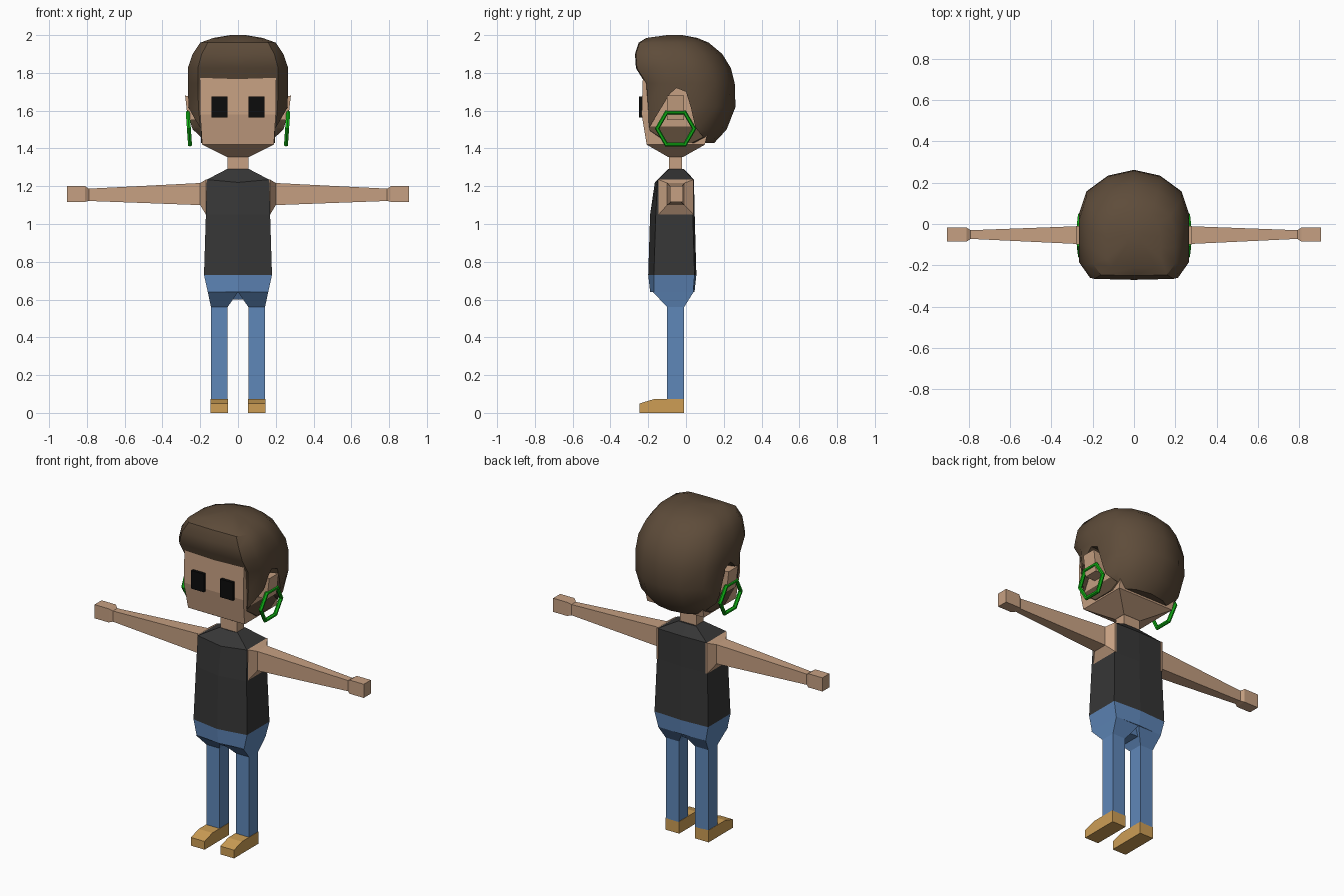
import bpy
import bmesh
import math
from mathutils import Matrix

old = bpy.data.objects.get("Cube")
if old:
    bpy.data.objects.remove(old, do_unlink=True)


def material(name, r, g, b):
    lin = [((c / 255 + 0.055) / 1.055) ** 2.4 if c > 10 else c / 255 / 12.92 for c in (r, g, b)]
    m = bpy.data.materials.new(name)
    m.use_nodes = True
    m.diffuse_color = (*lin, 1)
    bsdf = m.node_tree.nodes["Principled BSDF"]
    bsdf.inputs["Base Color"].default_value = (*lin, 1)
    bsdf.inputs["Roughness"].default_value = 0.9
    return m


SKIN = material("skin", 198, 160, 130)
HAIR = material("dark brown hair", 94, 76, 58)
SHIRT = material("charcoal cloth", 54, 54, 54)
DENIM = material("blue denim", 95, 135, 185)
LEATHER = material("tan leather", 205, 158, 85)
GREEN = material("green metal", 15, 180, 20)
BLACK = material("eye black", 12, 12, 12)


def loft(name, rings, mat):
    """Skin a closed solid through rings that share one point count."""
    bm = bmesh.new()
    loops = [[bm.verts.new(p) for p in ring] for ring in rings]
    n = len(loops[0])
    for a, b in zip(loops, loops[1:]):
        for i in range(n):
            j = (i + 1) % n
            bm.faces.new((a[i], a[j], b[j], b[i]))
    bm.faces.new(loops[0])
    bm.faces.new(loops[-1])
    bmesh.ops.recalc_face_normals(bm, faces=bm.faces)
    me = bpy.data.meshes.new(name)
    bm.to_mesh(me)
    bm.free()
    me.materials.append(mat)
    ob = bpy.data.objects.new(name, me)
    bpy.context.collection.objects.link(ob)
    return ob


def flat(x0, x1, y0, y1, z):
    return [(x0, y0, z), (x1, y0, z), (x1, y1, z), (x0, y1, z)]


def upright(x, y0, y1, z0, z1):
    return [(x, y0, z0), (x, y1, z0), (x, y1, z1), (x, y0, z1)]


def trunk(w, front, back, z, bulge, drop=0):
    """Six-sided section whose front and back centres bulge out."""
    return [(0, front, z - drop), (w, front + bulge, z), (w, back - bulge / 3, z),
            (0, back, z), (-w, back - bulge / 3, z), (-w, front + bulge, z)]


# Torso and hips
loft("shirt", [trunk(0.18, -0.2, 0.055, 0.73, 0.03),
               trunk(0.17, -0.19, 0.046, 1.05, 0.03),
               trunk(0.165, -0.165, 0.042, 1.235, 0.015, 0.015),
               trunk(0.06, -0.095, -0.01, 1.29, 0.005)], SHIRT)
loft("hips", [trunk(0.16, -0.19, 0.045, 0.64, 0.02),
              trunk(0.18, -0.2, 0.055, 0.73, 0.03)], DENIM)
loft("crotch", [flat(-0.04, 0.04, -0.13, 0.0, 0.6),
                flat(-0.04, 0.04, -0.16, 0.02, 0.65)], DENIM)

# Neck and head
loft("neck", [flat(-0.055, 0.055, -0.09, -0.02, z) for z in (1.27, 1.37)], SKIN)
loft("head", [flat(-0.06, 0.06, -0.095, -0.015, 1.355),
              flat(-0.19, 0.19, -0.208, 0.1, 1.42),
              flat(-0.2, 0.2, -0.235, 0.14, 1.58),
              flat(-0.2, 0.2, -0.228, 0.14, 1.79)], SKIN)

# Paired parts
for s, side in ((1, "left"), (-1, "right")):
    loft(side + "_leg", [flat(s * 0.055, s * 0.143, -0.1, -0.01, 0.07),
                         flat(s * 0.055, s * 0.143, -0.1, -0.01, 0.56),
                         flat(0, s * 0.16, -0.175, 0.04, 0.64)], DENIM)
    shoe = [(-0.245, 0), (-0.01, 0), (-0.01, 0.073), (-0.17, 0.073), (-0.245, 0.05)]
    loft(side + "_shoe", [[(s * x, y, z) for y, z in shoe] for x in (0.053, 0.145)], LEATHER)
    loft(side + "_arm", [upright(s * 0.16, -0.145, 0.04, 1.05, 1.235),
                         upright(s * 0.17, -0.145, 0.04, 1.05, 1.235),
                         upright(s * 0.2, -0.1, -0.008, 1.1, 1.217),
                         upright(s * 0.79, -0.072, -0.03, 1.122, 1.187),
                         upright(s * 0.81, -0.085, -0.017, 1.117, 1.2),
                         upright(s * 0.905, -0.085, -0.017, 1.117, 1.2)], SKIN)
    ear = [(0.18, 1.55), (0.265, 1.55), (0.28, 1.68), (0.18, 1.66)]
    loft(side + "_ear", [[(s * x, y, z) for x, z in ear] for y in (-0.1, -0.01)], SKIN)
    loft(side + "_eye", [flat(s * 0.055, s * 0.14, -0.25, -0.22, z) for z in (1.565, 1.675)], BLACK)

    # Six-sided hoop earring hanging from the ear
    bpy.ops.mesh.primitive_torus_add(major_segments=6, minor_segments=6,
                                     major_radius=0.098, minor_radius=0.012)
    hoop = bpy.context.object
    hoop.name = side + "_earring"
    hoop.data.transform(Matrix.Translation((s * 0.26, -0.055, 1.505))
                        @ Matrix.Rotation(math.radians(90 + s * 4), 4, 'Y')
                        @ Matrix.Rotation(math.radians(30), 4, 'Z'))
    hoop.data.materials.append(GREEN)

# Hair: rounded sections, flat at the front (height, half width, front, back)
outline = [(0, 0), (0.8, 0.01), (1, 0.16), (1, 0.36), (1, 0.56), (0.87, 0.78), (0.48, 0.94),
           (0, 1), (-0.48, 0.94), (-0.87, 0.78), (-1, 0.56), (-1, 0.36), (-1, 0.16), (-0.8, 0.01)]
levels = [(1.43, 0.2, -0.14, 0.15), (1.5, 0.248, -0.2, 0.215), (1.62, 0.262, -0.205, 0.262),
          (1.745, 0.266, -0.215, 0.258), (1.825, 0.266, -0.265, 0.238),
          (1.9, 0.24, -0.27, 0.192), (1.96, 0.2, -0.25, 0.12), (1.985, 0.13, -0.21, 0.06),
          (2.0, 0.04, -0.1, -0.02)]
hair = loft("hair", [[(w * u, f + (b - f) * v, z) for u, v in outline]
                     for z, w, f, b in levels], HAIR)

# Openings around the ears
notch = [(-0.3, 1.3), (-0.3, 1.5), (-0.195, 1.51), (-0.14, 1.6), (-0.085, 1.69), (-0.05, 1.72),
         (0.0, 1.7), (0.025, 1.62), (0.05, 1.51), (0.1, 1.45), (0.14, 1.42), (0.14, 1.3)]
for s in (1, -1):
    cutter = loft("ear_cutter", [[(s * x, y, z) for y, z in notch] for x in (0.196, 0.4)], HAIR)
    cutter.hide_render = True
    mod = hair.modifiers.new("ear opening", 'BOOLEAN')
    mod.operation = 'DIFFERENCE'
    mod.solver = 'EXACT'
    mod.object = cutter
    bpy.ops.object.select_all(action='DESELECT')
    hair.select_set(True)
    bpy.context.view_layer.objects.active = hair
    bpy.ops.object.modifier_apply(modifier=mod.name)
    bpy.data.objects.remove(cutter, do_unlink=True)
bpy.ops.object.shade_smooth_by_angle(angle=math.radians(38))
